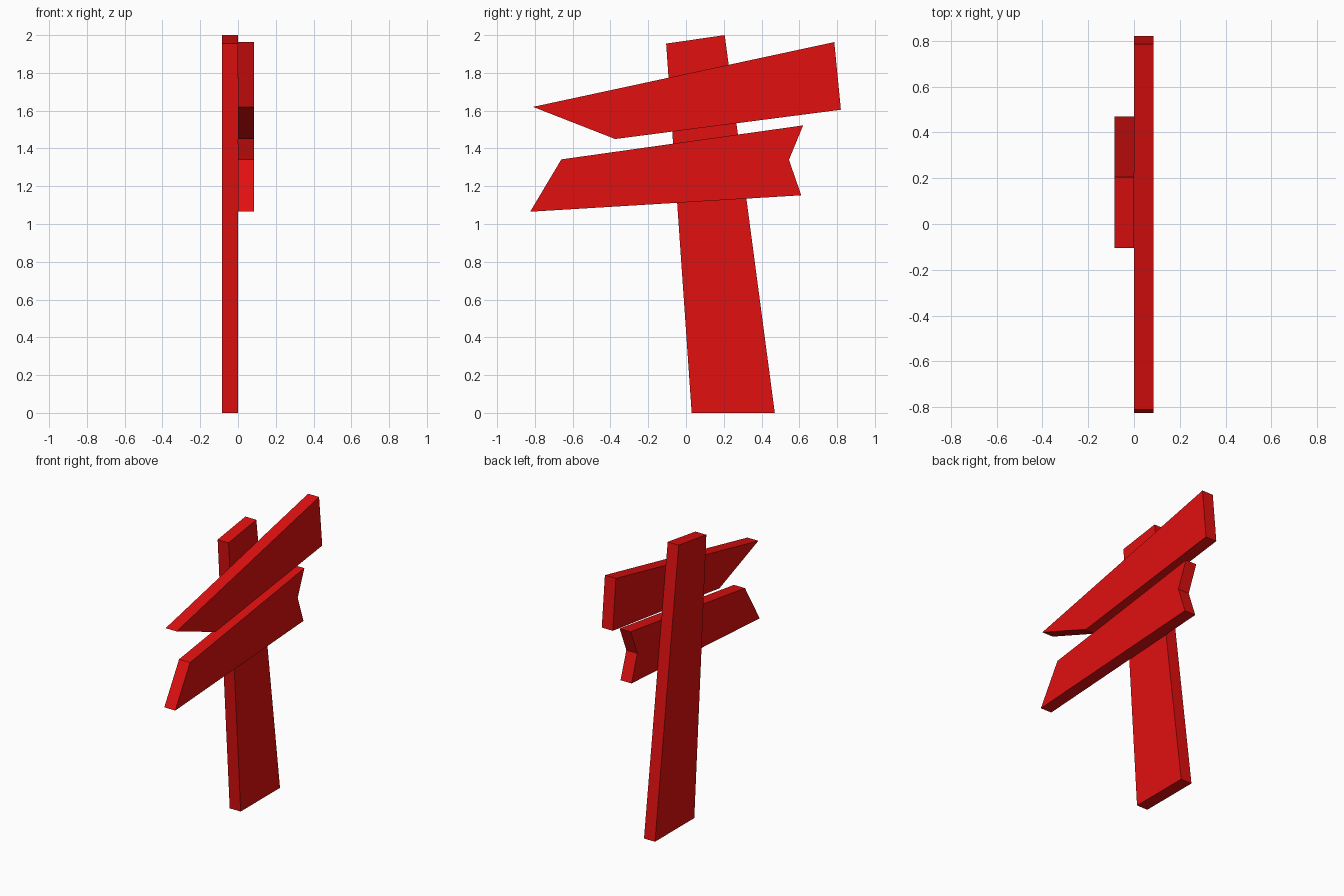
import bpy
import bmesh

cube = bpy.data.objects.get("Cube")
if cube:
    bpy.data.objects.remove(cube, do_unlink=True)

THICKNESS = 0.086

red = bpy.data.materials.new("red_paint")
red.use_nodes = True
red.diffuse_color = (0.75, 0.005, 0.005, 1)
red.node_tree.nodes["Principled BSDF"].inputs["Base Color"].default_value = red.diffuse_color


def plank(name, outline, x_start):
    """Extrude a (y, z) outline along +x into a flat-faced plank."""
    bm = bmesh.new()
    face = bm.faces.new([bm.verts.new((x_start, y, z)) for y, z in outline])
    side = bmesh.ops.extrude_face_region(bm, geom=[face], use_keep_orig=True)
    verts = [g for g in side["geom"] if isinstance(g, bmesh.types.BMVert)]
    bmesh.ops.translate(bm, verts=verts, vec=(THICKNESS, 0, 0))
    bmesh.ops.recalc_face_normals(bm, faces=bm.faces)
    mesh = bpy.data.meshes.new(name)
    bm.to_mesh(mesh)
    bm.free()
    mesh.materials.append(red)
    obj = bpy.data.objects.new(name, mesh)
    bpy.context.collection.objects.link(obj)


# Leaning, tapered post with a slanted top
plank("post", [(0.03, 0), (0.47, 0), (0.205, 2), (-0.105, 1.955)], -THICKNESS)

# Upper board with a pointed end
plank("upper_board", [(-0.81, 1.62), (-0.375, 1.45), (0.82, 1.605), (0.785, 1.963)], 0)

# Lower board with a slanted end and a notched end
plank("lower_board", [(-0.825, 1.065), (0.61, 1.152), (0.545, 1.34),
                      (0.62, 1.522), (-0.66, 1.342)], 0)
